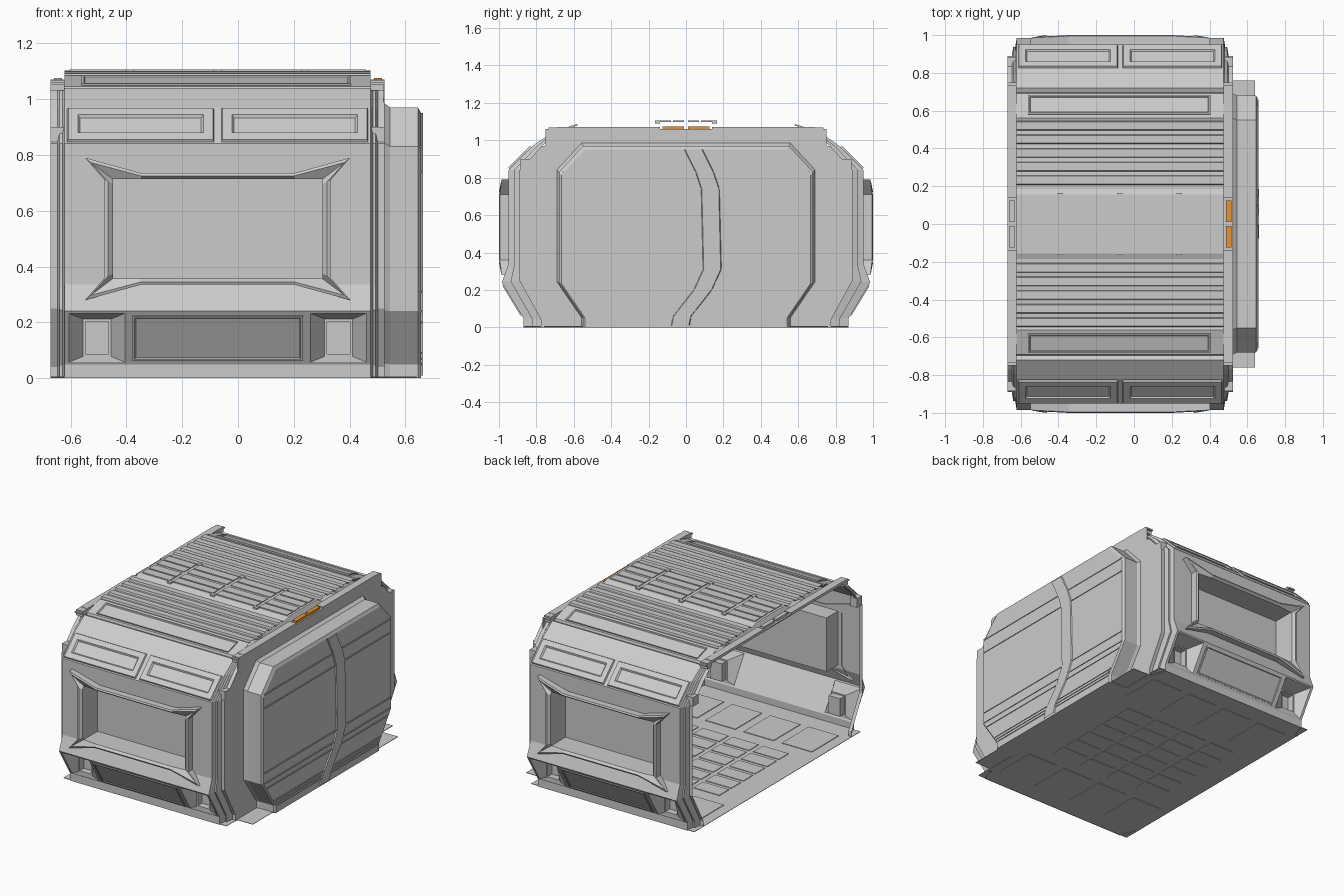
import bpy, bmesh
from mathutils import Vector

if "Cube" in bpy.data.objects:
    bpy.data.objects.remove(bpy.data.objects["Cube"])

CX = -0.073            # centre of the wall section along x
X0, X1 = -0.621, 0.475  # wall panel ends


def finish(name, bm, mirror=False, color=None):
    bmesh.ops.recalc_face_normals(bm, faces=bm.faces)
    me = bpy.data.meshes.new(name)
    bm.to_mesh(me)
    bm.free()
    ob = bpy.data.objects.new(name, me)
    bpy.context.collection.objects.link(ob)
    if mirror:
        m = ob.modifiers.new("Mirror", 'MIRROR')
        m.use_axis = (False, True, False)
        m.use_mirror_merge = False
    if color:
        mat = bpy.data.materials.new(name)
        mat.diffuse_color = color
        mat.use_nodes = True
        mat.node_tree.nodes["Principled BSDF"].inputs["Base Color"].default_value = mat.diffuse_color
        me.materials.append(mat)
    return ob


def loft(name, loops, closed=True, cap=False, mirror=False):
    """Skin a row of equal-length point loops."""
    bm = bmesh.new()
    rows = [[bm.verts.new(p) for p in l] for l in loops]
    n = len(rows[0])
    for a, b in zip(rows, rows[1:]):
        for i in range(n if closed else n - 1):
            j = (i + 1) % n
            bm.faces.new((a[i], a[j], b[j], b[i]))
    if cap:
        bm.faces.new(rows[-1])
    return finish(name, bm, mirror)


def sheet_with_holes(name, loops, normal, mirror=True):
    """Flat sheet: first loop is the outline, the rest are holes."""
    bm = bmesh.new()
    edges = []
    for l in loops:
        vs = [bm.verts.new(p) for p in l]
        edges += [bm.edges.new((vs[i - 1], vs[i])) for i in range(len(vs))]
    bmesh.ops.triangle_fill(bm, use_beauty=True, edges=edges, normal=normal)
    return finish(name, bm, mirror)


def boxes(name, items, mirror=False, color=None):
    """Many boxes given as (x0, x1, y0, y1, z0, z1) in one object."""
    bm = bmesh.new()
    for x0, x1, y0, y1, z0, z1 in items:
        vs = bmesh.ops.create_cube(bm, size=1)['verts']
        for v in vs:
            v.co = (x0 + (v.co.x + .5) * (x1 - x0), y0 + (v.co.y + .5) * (y1 - y0),
                    z0 + (v.co.z + .5) * (z1 - z0))
    return finish(name, bm, mirror, color)


def along_x(profile, x):
    return [(x, -y, z) for y, z in profile]


def slope_panel(name, xa, xb, p, q, steps):
    """Stepped rectangular panel lying on the slope p-q (y, z); steps = (inset, height)."""
    p, q = Vector((0, -p[0], p[1])), Vector((0, -q[0], q[1]))
    v = (q - p).normalized()
    n = Vector((1, 0, 0)).cross(v)
    loops = []
    for ins, h in steps:
        a, b = p + v * ins + n * h, q - v * ins + n * h
        ex = Vector((1, 0, 0))
        loops.append([a + ex * (xa + ins), a + ex * (xb - ins), b + ex * (xb - ins), b + ex * (xa + ins)])
    return loft(name, loops, cap=True, mirror=True)


# Side wall profile (distance out, height) and the slimmer end rib profile
wall = [(.87, 0), (.87, .05), (.985, .24), (.95, .335), (.95, .84), (.82, .97), (.72, 1.04)]
rib = [(.775, 0), (.775, .04), (.89, .25), (.89, .32), (.89, .84), (.77, .97), (.69, 1.04)]
mid = [((a + c) / 2, (b + d) / 2) for (a, b), (c, d) in zip(wall, rib)]

# Plain wall strips
for name, a, b in (("wall_skirt", 0, 2), ("wall_ledge", 2, 4), ("wall_shoulder", 4, 7)):
    loft(name, [along_x(wall[a:b], X0), along_x(wall[a:b], X1)], closed=False, mirror=True)


def strip_outline(i):
    (ya, za), (yb, zb) = wall[i], wall[i + 1]
    return [(X0, -ya, za), (X1, -ya, za), (X1, -yb, zb), (X0, -yb, zb)]


# Window: flared raised frame with a deep recessed pane
ZC = .535


def window_loop(corner, top, side, y_corner, y_mid):
    pts = []
    for sx, sz in ((-1, 1), (1, 1), (1, -1), (-1, -1)):
        c = (corner[0] * sx, corner[1] * sz, y_corner)
        t = (top[0] * sx, top[1] * sz, y_mid)
        s = (side[0] * sx, side[1] * sz, y_mid)
        pts += [s, c, t] if sx * sz < 0 else [t, c, s]
    return [(CX + x, -y, ZC + z) for x, z, y in pts]


outer = ((.475, .255), (.275, .2), (.405, .175))
inner = ((.455, .238), (.275, .19), (.392, .168))
pane = ((.375, .178), (.275, .178), (.375, .16))
loft("window_frame", [window_loop(*outer, .945, .945), window_loop(*outer, .985, .995),
                      window_loop(*inner, .99, 1.0), window_loop(*pane, .975, .985),
                      window_loop(*pane, .83, .83)], cap=True, mirror=True)
hole = [(CX + sx * .375, -.95, ZC + sz * .178) for sx, sz in ((-1, -1), (1, -1), (1, 1), (-1, 1))]
sheet_with_holes("wall_main", [strip_outline(3), hole], (0, -1, 0))


# Lower slope with two lamp niches
def on_slope(x, z):
    return (x, -(.87 + (z - .05) / .19 * .115), z)


niches = []
for i, lx in enumerate((-.505, .36)):
    big = [on_slope(lx + sx * .1, z) for sx, z in ((-1, .058), (1, .058), (1, .232), (-1, .232))]

    def box(w, h, y):
        return [(lx + sx * w, -y, .145 + sz * h) for sx, sz in ((-1, -1), (1, -1), (1, 1), (-1, 1))]
    niches.append(big)
    loft("lamp_niche", [big, box(.05, .067, .875), box(.042, .059, .875),
                        box(.042, .059, .83)], cap=True, mirror=True)
sheet_with_holes("wall_lower", [strip_outline(1)] + niches, (0, -.86, -.51))
slope_panel("lower_panel", CX - .305, CX + .305, on_slope(0, .065)[1:2] and (-on_slope(0, .065)[1], .065),
            (-on_slope(0, .225)[1], .225), [(0, 0), (0, .006), (.008, .006), (.012, .002)])

# Upper slope panels
for xa, xb in ((-.612, -.086), (-.06, .466)):
    slope_panel("upper_panel", xa, xb, (.945, .846), (.826, .964),
                [(0, 0), (.004, .01), (.038, .01), (.046, .001)])

# End ribs stepping in from the wall panel
for d in (-1, 1):
    loft("end_rib", [along_x(p, CX + d * o) for p, o in
                     ((wall, .548), (mid, .556), (mid, .566), (rib, .574), (rib, .598))],
         closed=False, mirror=True)
    # roof rib with light housings
    xa, xb = sorted((CX + d * .548, CX + d * .598))
    boxes("roof_rib", [(xa, xb, -.75, .75, 1.052, 1.06), (xa, xb, -.69, -.14, 1.06, 1.07),
                       (xa, xb, .14, .69, 1.06, 1.07)])
    boxes("roof_light" if d > 0 else "roof_vent",
          [(xa + .012, xb - .01, .01, .125, 1.06, 1.075), (xa + .012, xb - .01, -.125, -.01, 1.06, 1.075)],
          color=(.8, .3, .04, 1) if d > 0 else None)
    boxes("shoulder_block", [(xa, xb, -.885, -.83, .84, .9), (xa, xb, -.735, -.69, 1.03, 1.068)], mirror=True)

# Corrugated roof
half = [(.72, 1.04), (.695, 1.03), (.69, 1.045), (.56, 1.085)]
for i in range(5):
    y, z = .545 - i * .072, 1.08 + i * .002
    half += [(y, z), (y - .004, z + .012), (y - .045, z + .012), (y - .05, z)]
half += [(.185, 1.088), (.155, 1.1), (0, 1.102)]
roof = half + [(-y, z) for y, z in half[-2::-1]]
loft("roof", [along_x(roof, X0), along_x(roof, X1)], closed=False)
slope_panel("roof_panel", -.56, .405, (.68, 1.048), (.58, 1.079),
            [(0, 0), (0, .008), (.008, .008), (.012, .003)])
divs = [-.615, -.39, -.075, .24, .47]
boxes("roof_tiles", [(a + .012, b - .012, y, y + .06, 1.097, 1.106)
                     for a, b in zip(divs, divs[1:]) for y in (-.14, -.07, .01, .08)])
boxes("roof_clips", [(x - .015, x + .015, -.165, -.14, 1.09, 1.106) for x in divs[1:4]], mirror=True)

# Closed end: ring plate, projecting end cap, header strip
cap_half = [(.55, 0), (.55, .05), (.68, .24), (.68, .83), (.55, .97)]
ring_half = [rib[0], rib[1], rib[2], rib[4], rib[5]]


def ring(h, x, s=1.0):
    pts = h + [(-y, z) for y, z in reversed(h)]
    return [(x, y * s, z * s) for y, z in pts]


loft("end_plate", [ring(ring_half, .525), ring(cap_half, .525, 1.015)])
loft("end_cap", [ring(cap_half, .525, 1.015), ring(cap_half, .545), ring(cap_half, .645),
                 ring(cap_half, .655, .98)], cap=True)
boxes("end_header", [(.521, .525, -.75, .75, .965, 1.06)])


def cap_width(z):
    return .66 if z > .24 else .53 + max(0, z - .05) / .19 * .13


boxes("end_cap_rails", [(.65, .66, -cap_width(z), cap_width(z), z - .004, z + .004)
                        for z in (.83, .74, .31, .24, .2, .09, .07, .05)])

# Bent vertical band on the end cap
path = [(.04, .95), (.1, .83), (.13, .74), (.14, .31), (.09, .2), (-.02, .06), (-.03, .01)]
loft("end_cap_band", [[(x, y + o, z) for y, z in path]
                      for x, o in ((.654, -.05), (.662, -.045), (.662, .045), (.654, .05))], closed=False)

# Floor plates and tiles
boxes("floor", [(-.67, .525, -.87, .87, .003, .006), (.525, .64, -.76, .76, .003, .006)])
tiles = [(x, x + .22, s * .6 - .14, s * .6 + .14, 0, .01)
         for s in (-1, 1) for x in (-.6, -.32, -.04, .24)]
tiles += [(-.5 + i * .22, -.31 + i * .22, -.36 + j * .125, -.26 + j * .125, 0, .01)
          for i in range(4) for j in range(6)]
boxes("floor_tiles", tiles)
